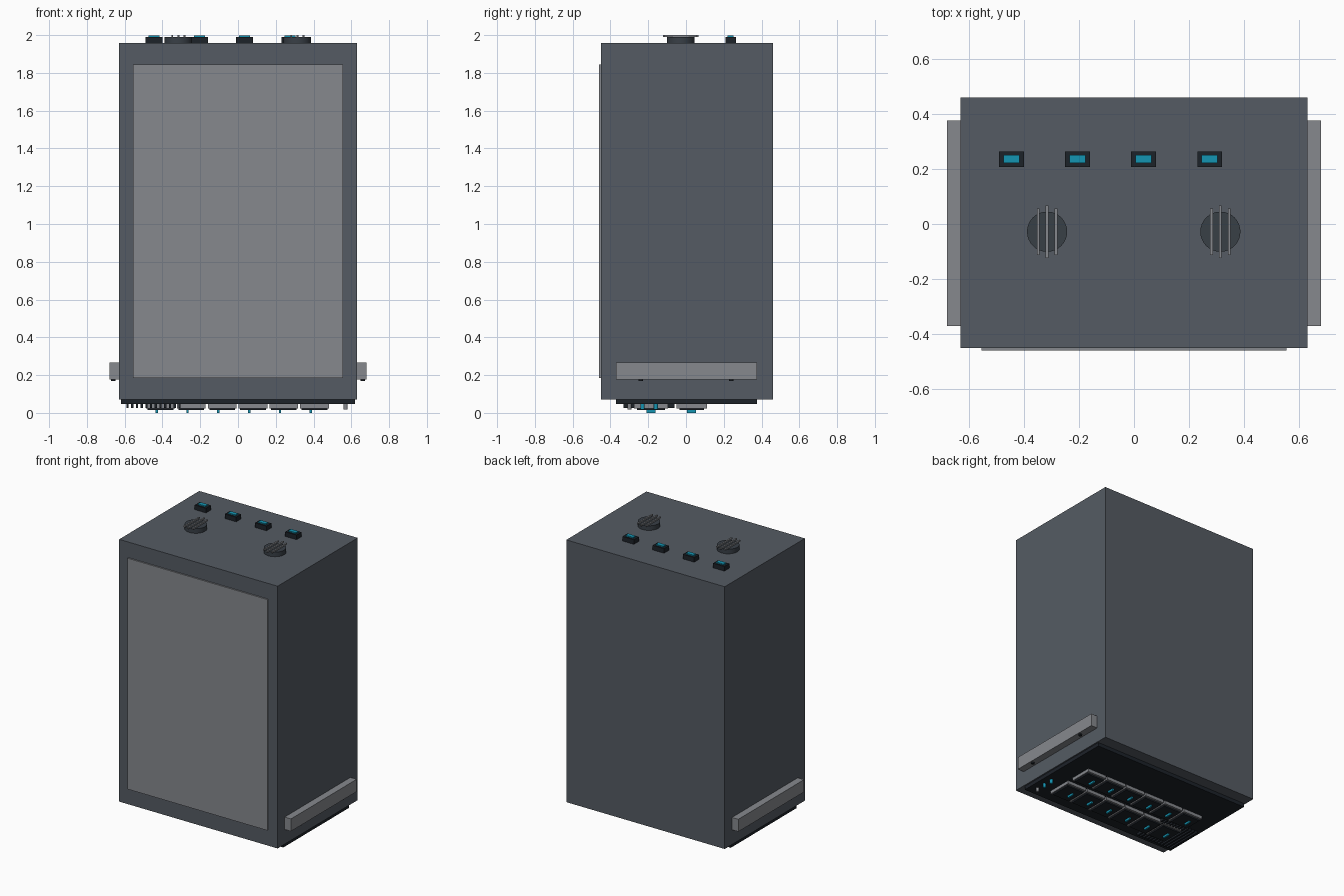
import bpy

if "Cube" in bpy.data.objects:
    bpy.data.objects.remove(bpy.data.objects["Cube"])


def material(name, rgb):
    m = bpy.data.materials.new(name)
    m.diffuse_color = (*rgb, 1)
    m.use_nodes = True
    m.node_tree.nodes["Principled BSDF"].inputs["Base Color"].default_value = m.diffuse_color
    return m


SLATE = material("slate", (0.09, 0.105, 0.125))
LIGHT = material("light_metal", (0.24, 0.25, 0.27))
DARK = material("dark", (0.012, 0.016, 0.022))
CHARCOAL = material("charcoal", (0.04, 0.05, 0.062))
TEAL = material("teal", (0.007, 0.3, 0.45))


def box(name, x, y, z, mat):
    """Box from (min, max) pairs on each axis."""
    spans = (x, y, z)
    bpy.ops.mesh.primitive_cube_add(size=1, location=[(a + b) / 2 for a, b in spans])
    o = bpy.context.object
    o.name = name
    o.scale = [b - a for a, b in spans]
    bpy.ops.object.transform_apply(location=False, rotation=False, scale=True)
    o.data.materials.append(mat)
    return o


def disc(name, x, y, z, r, mat, sides=32):
    bpy.ops.mesh.primitive_cylinder_add(vertices=sides, radius=r, depth=z[1] - z[0],
                                        location=(x, y, (z[0] + z[1]) / 2))
    o = bpy.context.object
    o.name = name
    o.data.materials.append(mat)
    bpy.ops.object.shade_smooth_by_angle()
    return o


def around(c, w):
    return (c - w / 2, c + w / 2)


# Cabinet, lid panel and control face underneath
box("cabinet", (-0.63, 0.63), (-0.45, 0.46), (0.072, 1.957), SLATE)
box("lid_panel", (-0.555, 0.555), (-0.46, -0.449), (0.185, 1.845), LIGHT)
box("control_face", (-0.62, 0.62), (-0.37, 0.377), (0.046, 0.073), DARK)

# Mounting rails with screws
for s, side in ((-1, "left"), (1, "right")):
    box(side + "_rail", sorted((s * 0.63, s * 0.68)), (-0.37, 0.377), (0.178, 0.267), LIGHT)
    for y in (-0.24, 0.24):
        disc(side + "_rail_screw", s * 0.66, y, (0.17, 0.18), 0.012, DARK, 16)

# Sockets along the top
for i in range(4):
    x = -0.445 + 0.24 * i
    box("socket", around(x, 0.09), around(0.236, 0.056), (1.956, 1.99), DARK)
    box("socket_insert", around(x, 0.058), around(0.236, 0.03), (1.988, 1.998), TEAL)

# Round fans with guard bars
for x in (-0.316, 0.314):
    disc("fan", x, -0.028, (1.956, 1.99), 0.073, CHARCOAL)
    for dx, length in ((-0.032, 0.17), (0, 0.19), (0.032, 0.17)):
        box("fan_guard_bar", around(x + dx, 0.01), around(-0.028, length), (1.99, 2.0), LIGHT)

# Two rows of six bays on the control face
for y, depth in ((-0.185, 0.18), (0.03, 0.16)):
    for i in range(6):
        x = -0.41 + 0.163 * i
        box("bay", around(x, 0.152), around(y, depth), (0.024, 0.047), LIGHT)
        box("bay_cover", around(x, 0.136), around(y, depth - 0.03), (0.014, 0.026), DARK)
        box("bay_light", around(x - 0.02, 0.012), around(y, 0.048), (0, 0.016), TEAL)

# Vent slats and status lights
for i in range(12):
    box("vent_slat", around(-0.585 + 0.025 * i, 0.012), (-0.33, -0.06), (0.027, 0.047), DARK)
for y, mat in ((-0.30, LIGHT), (-0.23, TEAL), (-0.16, TEAL)):
    disc("status_light", 0.57, y, (0.018, 0.047), 0.011, mat, 16)
